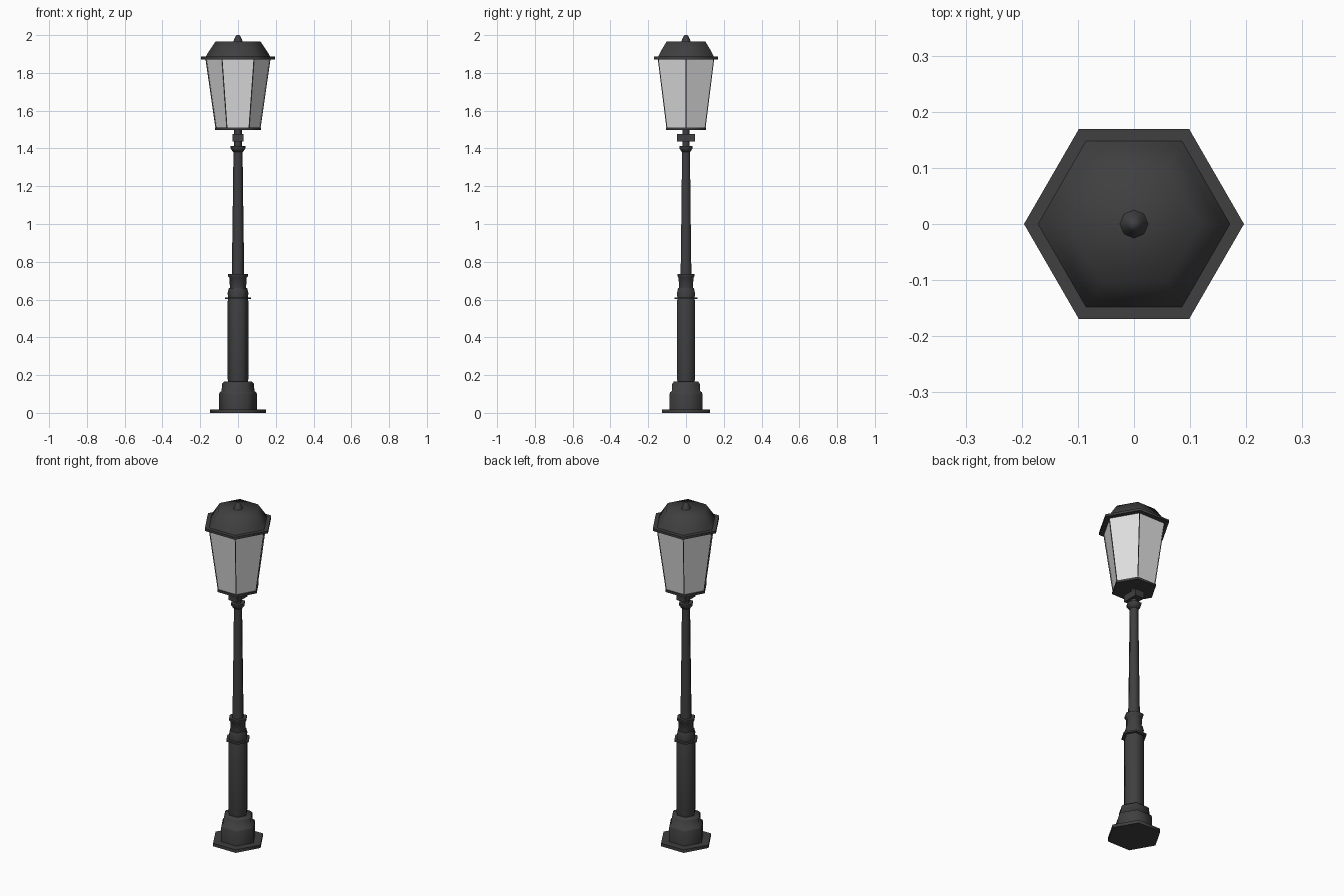
import bpy, bmesh
from math import radians, cos, sin, pi

if "Cube" in bpy.data.objects:
    bpy.data.objects.remove(bpy.data.objects["Cube"], do_unlink=True)


def make_material(name, rgb):
    mat = bpy.data.materials.new(name)
    mat.use_nodes = True
    color = (*rgb, 1)
    mat.diffuse_color = color
    mat.node_tree.nodes["Principled BSDF"].inputs["Base Color"].default_value = color
    return mat


iron = make_material("dark_iron", (0.05, 0.05, 0.05))
glass = make_material("pale_glass", (0.74, 0.74, 0.74))


def finish(bm, name, mats, smooth_angle=None):
    bmesh.ops.recalc_face_normals(bm, faces=bm.faces)
    mesh = bpy.data.meshes.new(name)
    bm.to_mesh(mesh)
    bm.free()
    for mat in mats:
        mesh.materials.append(mat)
    obj = bpy.data.objects.new(name, mesh)
    bpy.context.collection.objects.link(obj)
    if smooth_angle:
        bpy.ops.object.select_all(action='DESELECT')
        obj.select_set(True)
        bpy.context.view_layer.objects.active = obj
        bpy.ops.object.shade_smooth_by_angle(angle=radians(smooth_angle))
    return obj


def loft(profile, sides=6):
    """Closed stack of rings from (radius, height) pairs, corners on the x axis."""
    bm = bmesh.new()
    rings = [[bm.verts.new((r * cos(2 * pi * i / sides), r * sin(2 * pi * i / sides), z))
              for i in range(sides)] for r, z in profile]
    walls = []
    for low, high in zip(rings, rings[1:]):
        for i in range(sides):
            j = (i + 1) % sides
            walls.append(bm.faces.new((low[i], low[j], high[j], high[i])))
    bm.faces.new(rings[0][::-1])
    bm.faces.new(rings[-1])
    return bm, walls


def turned(name, profile, sides=6):
    bm, _ = loft(profile, sides)
    return finish(bm, name, [iron], 65)


# Foot and pedestal
turned("base_plate", [(0.147, 0), (0.147, 0.018)])
turned("pedestal", [(0.1, 0.018), (0.1, 0.1), (0.096, 0.11), (0.087, 0.115),
                    (0.084, 0.155), (0.075, 0.165)])

# Post, rings and collars
turned("lower_post", [(0.051, 0.16), (0.055, 0.18), (0.055, 0.59), (0.052, 0.605)])
turned("post_ring", [(0.069, 0.602), (0.069, 0.612)])
turned("post_bulge", [(0.053, 0.61), (0.055, 0.635), (0.048, 0.662)])
turned("post_collar", [(0.043, 0.66), (0.045, 0.715), (0.053, 0.725), (0.053, 0.735)])
turned("upper_post", [(0.033, 0.73), (0.029, 1.0), (0.024, 1.39)])
turned("post_cap", [(0.025, 1.38), (0.041, 1.402), (0.041, 1.413)])
turned("lantern_neck", [(0.02, 1.41), (0.02, 1.502)])

# Cross block below the lantern
bm = bmesh.new()
bmesh.ops.create_cube(bm, size=1)
bmesh.ops.scale(bm, vec=(0.057, 0.096, 0.04), verts=bm.verts)
bmesh.ops.translate(bm, vec=(0, 0, 1.456), verts=bm.verts)
finish(bm, "cross_block", [iron])

# Lantern: tapered iron frame with recessed panes
turned("lantern_floor", [(0.122, 1.497), (0.122, 1.51)])
bm, walls = loft([(0.119, 1.505), (0.172, 1.872)])
bmesh.ops.inset_individual(bm, faces=walls, thickness=0.015, depth=0)
bmesh.ops.inset_individual(bm, faces=walls, thickness=0.0005, depth=-0.005)
for face in walls:
    face.material_index = 1
finish(bm, "lantern_body", [iron, glass])

# Roof and finial
turned("roof_eave", [(0.196, 1.872), (0.196, 1.886)])
turned("roof", [(0.172, 1.884), (0.155, 1.913), (0.118, 1.967)])
turned("finial", [(0.026, 1.965), (0.02, 1.978), (0.013, 1.993), (0.006, 2.0)], 8)
